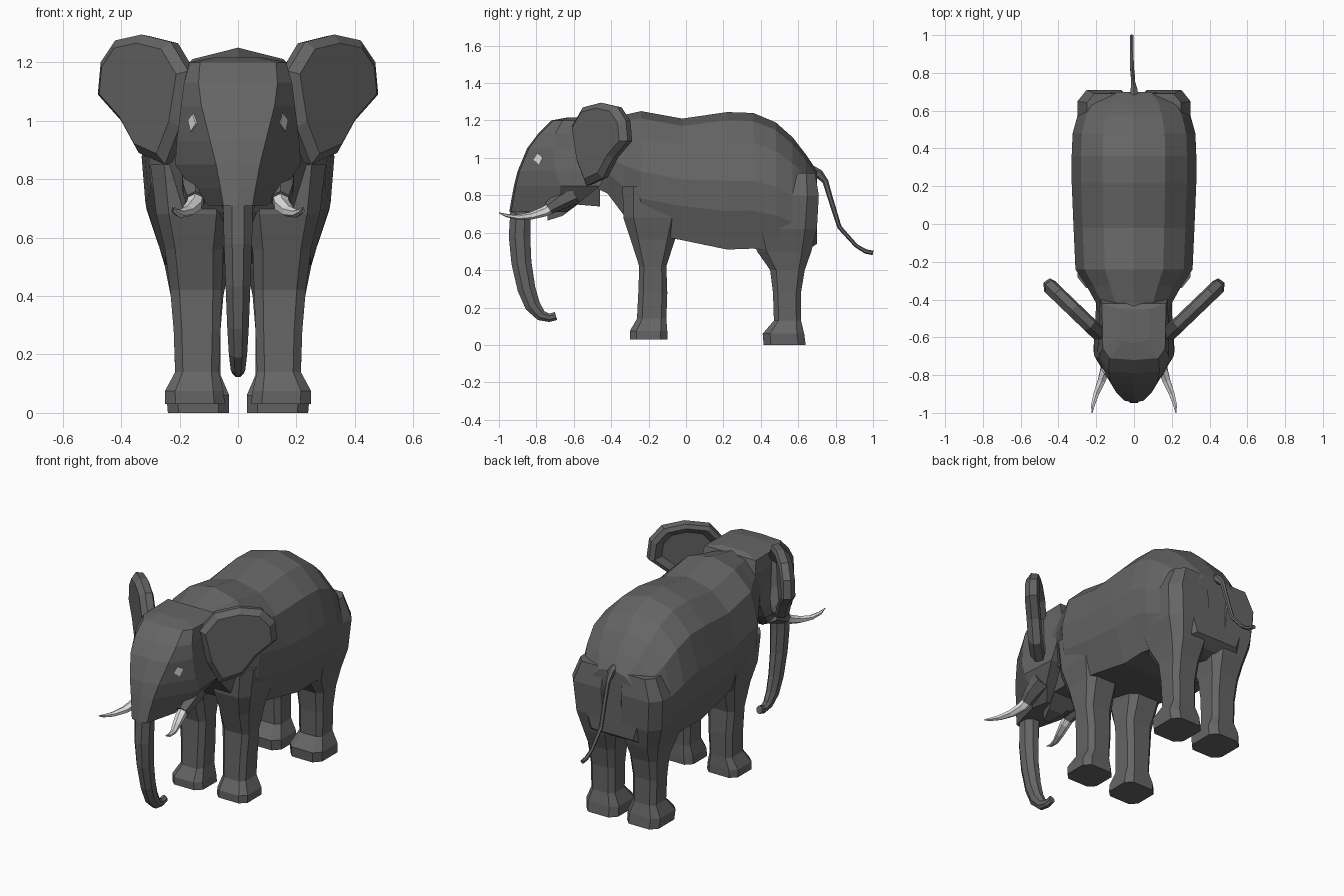
import bpy, bmesh, math
from mathutils import Vector

cube = bpy.data.objects.get("Cube")
if cube:
    bpy.data.objects.remove(cube, do_unlink=True)


def material(name, level):
    m = bpy.data.materials.new(name)
    m.use_nodes = True
    colour = (level, level, level, 1)
    m.diffuse_color = colour
    bsdf = m.node_tree.nodes["Principled BSDF"]
    bsdf.inputs["Base Color"].default_value = colour
    bsdf.inputs["Roughness"].default_value = 0.9
    return m


skin = material("grey skin", 0.13)
ivory = material("ivory", 0.75)


def loft(name, rings, mat, sign=1):
    """Skin a list of equal rings, cap both ends, optionally mirrored in x."""
    bm = bmesh.new()
    rows = [[bm.verts.new((p[0] * sign, p[1], p[2])) for p in r] for r in rings]
    n = len(rows[0])
    for a, b in zip(rows, rows[1:]):
        for i in range(n):
            j = (i + 1) % n
            bm.faces.new((a[i], a[j], b[j], b[i]))
    bm.faces.new(rows[0])
    bm.faces.new(rows[-1])
    bmesh.ops.recalc_face_normals(bm, faces=bm.faces)
    me = bpy.data.meshes.new(name)
    bm.to_mesh(me)
    bm.free()
    me.materials.append(mat)
    ob = bpy.data.objects.new(name, me)
    bpy.context.scene.collection.objects.link(ob)
    return ob


def pair(name, rings, mat):
    for side, sign in (("left", 1), ("right", -1)):
        loft(side + "_" + name, rings, mat, sign)


def closed(half):
    """Complete a half outline that starts and ends on the centre plane."""
    return half + [(-x, y, z) for x, y, z in reversed(half[1:-1])]


def tube(points, sides):
    """Rings along a path of (x, y, z, side radius, depth radius)."""
    pos = [Vector(p[:3]) for p in points]
    rings = []
    for i, p in enumerate(points):
        t = (pos[min(i + 1, len(pos) - 1)] - pos[max(i - 1, 0)]).normalized()
        depth = t.cross(Vector((1, 0, 0))).normalized()
        across = depth.cross(t)
        angles = [math.tau * (k + 0.5) / sides for k in range(sides)]
        rings.append([pos[i] + across * math.cos(a) * p[3] + depth * math.sin(a) * p[4]
                      for a in angles])
    return rings


# Body: y, top, bottom, half width
outline = [(0, 1), (.5, .94), (.85, .78), (1, .5), (.96, .28), (.76, 0), (0, 0)]
body = [(-.55, 1.2, .87, .17), (-.42, 1.21, .81, .2), (-.33, 1.23, .69, .25),
        (-.24, 1.25, .6, .31), (-.02, 1.21, .56, .32), (.22, 1.245, .51, .33),
        (.36, 1.24, .515, .33), (.48, 1.19, .5, .325), (.57, 1.11, .48, .3),
        (.64, 1.02, .5, .26), (.7, .93, .54, .18)]
loft("body", [closed([(u * w, y, b + v * (t - b)) for u, v in outline])
              for y, t, b, w in body], skin)

# Head: z, front y, front half width, cheek y, cheek half width, back y, back half width
head = [(1.217, -.62, .06, -.6, .08, -.45, .08), (1.2, -.71, .13, -.66, .165, -.42, .17),
        (1.13, -.78, .135, -.7, .185, -.4, .18), (1.05, -.84, .125, -.71, .195, -.4, .18),
        (.93, -.89, .095, -.7, .21, -.42, .2), (.85, -.91, .075, -.67, .215, -.46, .2),
        (.77, -.925, .06, -.68, .16, -.56, .15), (.71, -.935, .05, -.74, .1, -.64, .08)]
head_rings = [closed([(0, f - .01, z), (fw, f, z), (c, cy, z), (bw, b, z), (0, b, z)])
              for z, f, fw, cy, c, b, bw in head]
loft("head", head_rings, skin)

# Lower jaw
jaw = [(-.46, .85, .74, .13), (-.58, .8, .75, .11), (-.66, .76, .69, .07),
       (-.74, .7, .665, .025)]
loft("lower_jaw", [closed([(0, y, t), (w, y, t), (w * .7, y, b), (0, y, b)])
                   for y, t, b, w in jaw], skin)

# Trunk
trunk = [(0, -.86, .8, .065, .06), (0, -.885, .7, .055, .06), (0, -.89, .58, .052, .062),
         (0, -.88, .44, .046, .058), (0, -.853, .3, .04, .052), (0, -.82, .21, .034, .045),
         (0, -.775, .157, .027, .032), (0, -.73, .145, .022, .024), (0, -.695, .155, .02, .024)]
loft("trunk", tube(trunk, 8), skin)

# Tail
tail = [(0, .66, .93, .03, .035), (0, .71, .915, .02, .025), (-.005, .745, .875, .013, .016),
        (-.005, .77, .79, .012, .014), (-.01, .82, .63, .012, .012),
        (-.012, .91, .53, .01, .01), (-.012, .96, .5, .012, .012), (-.012, 1, .492, .012, .012)]
loft("tail", tube(tail, 6), skin)


# Legs: z, inner x, outer x, front y, back y
def leg(levels):
    corners = [(1, .65), (.65, 1), (-.65, 1), (-1, .65),
               (-1, -.65), (-.65, -1), (.65, -1), (1, -.65)]
    return [[((a + b) / 2 + u * (b - a) / 2, (c + d) / 2 + v * (d - c) / 2, z)
             for u, v in corners] for z, a, b, c, d in levels]


pair("front_leg", leg([
    (.03, .045, .25, -.3, -.1), (.075, .05, .25, -.3, -.1), (.14, .065, .215, -.262, -.105),
    (.28, .06, .22, -.255, -.1), (.42, .055, .232, -.25, -.105), (.56, .05, .25, -.295, -.06),
    (.68, .03, .28, -.335, -.02), (.85, .03, .3, -.34, 0)]), skin)
pair("hind_leg", leg([
    (0, .03, .24, .415, .64), (.06, .03, .245, .41, .632), (.13, .06, .215, .47, .615),
    (.28, .06, .22, .465, .615), (.4, .05, .23, .45, .635), (.5, .03, .25, .38, .67),
    (.62, .01, .285, .34, .7), (.8, .02, .3, .36, .71), (.92, .02, .25, .42, .69)]), skin)

# Ears: cupped slabs swept back from the head
ear = [(.17, 1.17), (.23, 1.27), (.33, 1.295), (.42, 1.275), (.47, 1.2), (.48, 1.09),
       (.4, 1), (.34, .89), (.25, .85), (.2, .98)]


def ear_ring(scale, back):
    ring = []
    for x, z in ear:
        x, z = .31 + (x - .31) * scale, 1.1 + (z - 1.1) * scale
        ring.append((x - .69 * back, -.59 + (x - .19) * .96 + .72 * back, z))
    return ring


pair("ear", [ear_ring(.65, .01), ear_ring(.85, .05), ear_ring(.97, .04), ear_ring(1, 0),
             ear_ring(.85, -.03)], skin)

# Tusk sockets and tusks
pair("tusk_socket", tube([(.14, -.6, .81, .06, .06), (.145, -.68, .765, .05, .045),
                          (.145, -.735, .73, .034, .034)], 6), skin)
pair("tusk", tube([(.14, -.69, .75, .03, .03), (.15, -.76, .712, .029, .027),
                   (.172, -.83, .69, .023, .02), (.2, -.9, .683, .017, .014),
                   (.218, -.96, .692, .011, .009), (.222, -1, .706, .003, .003)], 6), ivory)


# Eyes: thin diamond plates on the faces beside the brow
def eye_ring(lift):
    a, b = head_rings[3][1:3]
    c, d = head_rings[4][1:3]
    a, b, c, d = map(Vector, (a, b, c, d))
    normal = (b - a).cross(a - c).normalized()
    normal *= 1 if normal.x > 0 else -1
    return [a.lerp(b, u).lerp(c.lerp(d, u), v) + normal * lift
            for u, v in ((.42, .22), (.62, .4), (.54, .72), (.33, .5))]


pair("eye", [eye_ring(-.003), eye_ring(.005)], ivory)
